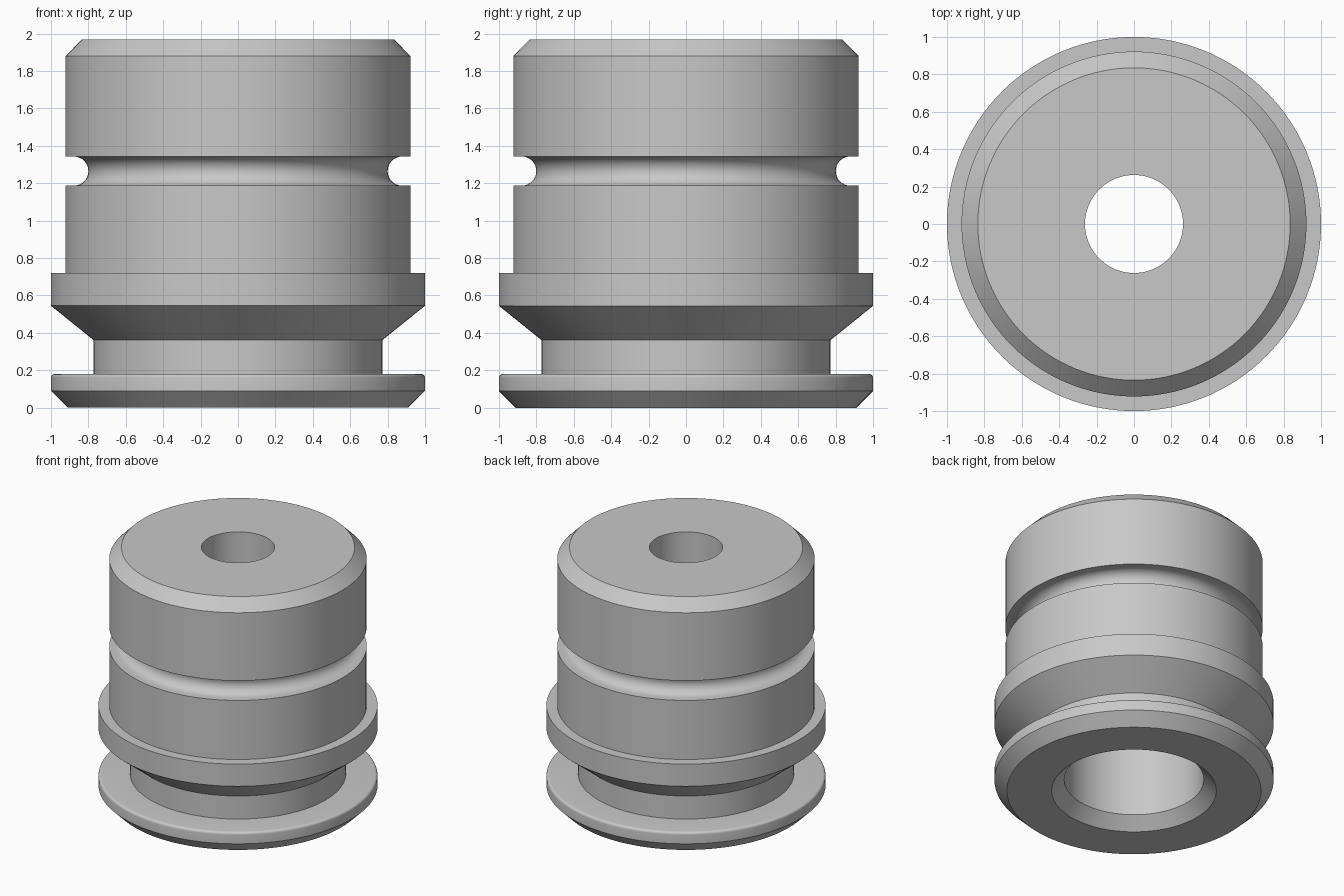
import bpy
import bmesh
import math
from mathutils import Matrix, Vector

cube = bpy.data.objects.get("Cube")
if cube:
    bpy.data.objects.remove(cube, do_unlink=True)

SEGMENTS = 128

grey = bpy.data.materials.new("plain grey")
grey.use_nodes = True
colour = (0.58, 0.58, 0.58, 1)
grey.diffuse_color = colour
grey.node_tree.nodes["Principled BSDF"].inputs["Base Color"].default_value = colour


def arc(r, z, radius, start, end, steps):
    """Points of a circular arc in the (radius, height) plane, angles in degrees."""
    angles = [math.radians(start + (end - start) * i / steps) for i in range(steps + 1)]
    return [(r + radius * math.cos(a), z + radius * math.sin(a)) for a in angles]


def lathe(name, profile):
    """Revolve a closed (radius, height) profile around the z axis."""
    bm = bmesh.new()
    rings = []
    for i in range(SEGMENTS):
        turn = Matrix.Rotation(math.tau * i / SEGMENTS, 3, "Z")
        rings.append([bm.verts.new(turn @ Vector((r, 0, z))) for r, z in profile])
    count = len(profile)
    for i, ring in enumerate(rings):
        following = rings[(i + 1) % SEGMENTS]
        for j in range(count):
            k = (j + 1) % count
            bm.faces.new((ring[j], following[j], following[k], ring[k]))
    bmesh.ops.recalc_face_normals(bm, faces=bm.faces)
    mesh = bpy.data.meshes.new(name)
    bm.to_mesh(mesh)
    bm.free()
    mesh.materials.append(grey)
    obj = bpy.data.objects.new(name, mesh)
    bpy.context.collection.objects.link(obj)
    return obj


# Bottom flange, chamfered below and slightly rounded above
profile = [(0.59, 0), (0.91, 0), (1, 0.09)]
profile += arc(0.98, 0.16, 0.02, 0, 90, 5)
# Neck, flared collar and lower body
profile += [(0.773, 0.18), (0.773, 0.362), (1, 0.545), (1, 0.72), (0.922, 0.72)]
# Round-bottomed groove
profile += [(0.922, 1.187)]
profile += arc(0.878, 1.265, 0.078, 270, 90, 16)
profile += [(0.922, 1.343)]
# Upper body with chamfered top
profile += [(0.922, 1.88), (0.835, 1.968)]
# Narrow hole above a wide bore with a chamfered mouth
profile += [(0.262, 1.968), (0.262, 1.2), (0.5, 1.2), (0.5, 0.09)]

body = lathe("grooved_bushing", profile)

# Smooth round walls, sharp turned edges
bpy.ops.object.select_all(action="DESELECT")
body.select_set(True)
bpy.context.view_layer.objects.active = body
bpy.ops.object.shade_smooth_by_angle(angle=math.radians(30))
